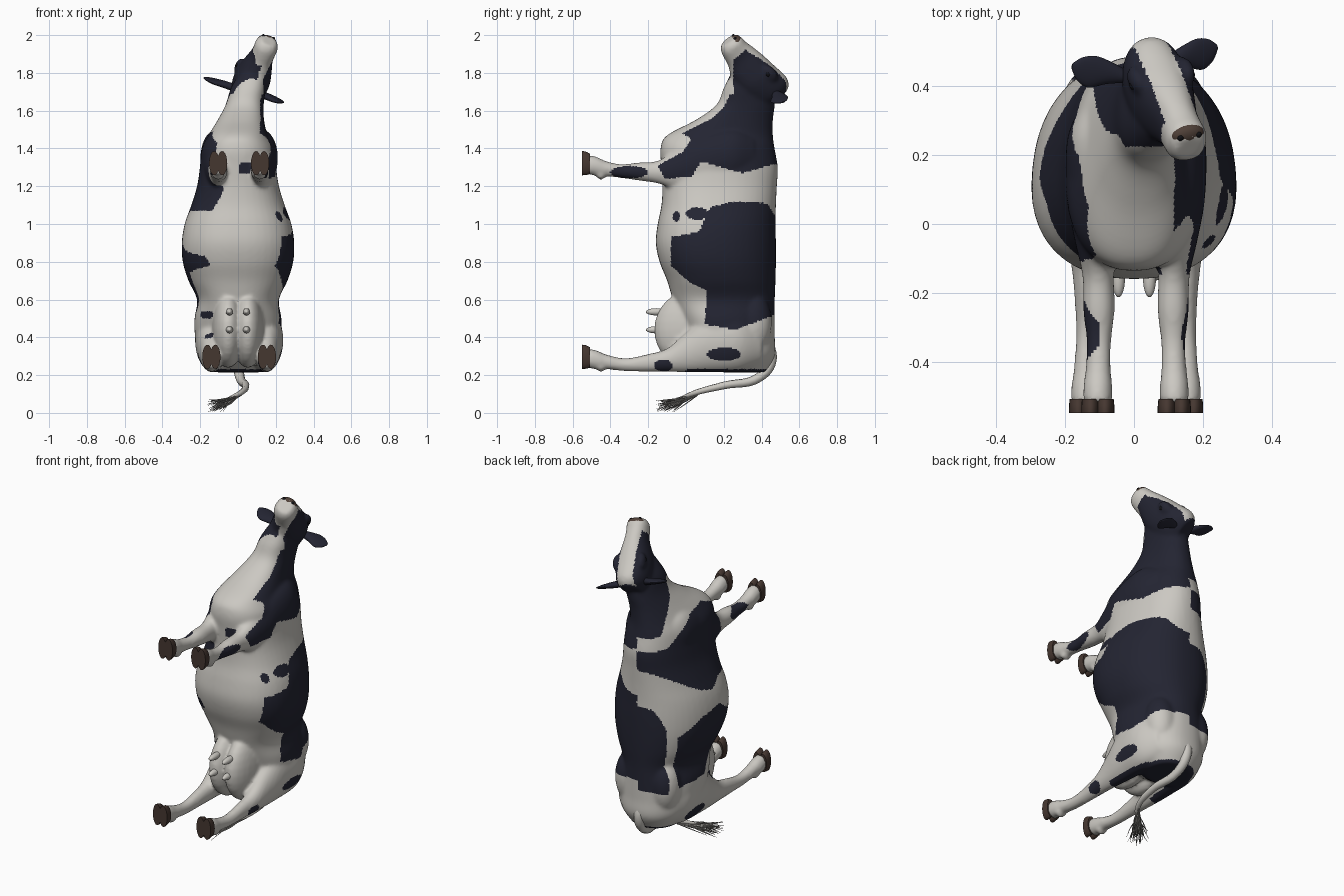
import bpy, bmesh, math, random
from mathutils import Vector, Matrix

cube = bpy.data.objects.get("Cube")
if cube:
    bpy.data.objects.remove(cube, do_unlink=True)
random.seed(4)


def material(name, colour):
    mat = bpy.data.materials.new(name)
    mat.use_nodes = True
    mat.diffuse_color = (*colour, 1)
    mat.node_tree.nodes["Principled BSDF"].inputs["Base Color"].default_value = (*colour, 1)
    return mat


WHITE = material("cream white coat", (.60, .58, .54))
DARK = material("blue black coat", (.017, .018, .032))
HORN = material("dark brown hoof", (.06, .038, .03))
NOSE = material("brown nose", (.08, .052, .04))
HAIR = material("grey tail hair", (.3, .29, .27))
EYE = material("black eye", (.006, .006, .008))


def frame(origin, u, v, w):
    """Matrix whose columns are the section axes u, v and the loft axis w."""
    rot = Matrix((u, v, w)).transposed().to_4x4()
    return Matrix.Translation(origin) @ rot


def smooth_rows(rows, steps=5):
    """Catmull-Rom interpolation of loft rows."""
    rows = [Vector(r) for r in rows]
    out = []
    for i in range(len(rows) - 1):
        a, b, c, d = rows[max(i - 1, 0)], rows[i], rows[i + 1], rows[min(i + 2, len(rows) - 1)]
        for k in range(steps):
            t = k / steps
            out.append(b + (c - a) * (t / 2) + (a * 2 - b * 5 + c * 4 - d) * (t * t / 2)
                       + (b * 3 - a - c * 3 + d) * (t ** 3 / 2))
    return out + [rows[-1]]


def loft(bm, rows, matrix, segments=32, egg=0.0, square=1.0):
    """Rows hold: distance, centre u, centre v, radius u, radius v."""
    rings = []
    for w, cu, cv, ru, rv in smooth_rows(rows):
        ring = []
        for k in range(segments):
            a = math.tau * k / segments
            c, s = math.cos(a), math.sin(a)
            c = math.copysign(abs(c) ** square, c)
            s = math.copysign(abs(s) ** square, s)
            ring.append(bm.verts.new(matrix @ Vector((cu + ru * c * (1 - egg * s), cv + rv * s, w))))
        rings.append(ring)
    for lower, upper in zip(rings, rings[1:]):
        for k in range(segments):
            n = (k + 1) % segments
            bm.faces.new((lower[k], lower[n], upper[n], upper[k]))
    bm.faces.new(rings[0][::-1])
    bm.faces.new(rings[-1])


def ball(bm, centre, radii, matrix=Matrix()):
    place = matrix @ Matrix.Translation(centre) @ Matrix.Diagonal((*radii, 1))
    bmesh.ops.create_uvsphere(bm, u_segments=24, v_segments=14, radius=1, matrix=place)


def finish(bm, name, *mats):
    bmesh.ops.recalc_face_normals(bm, faces=bm.faces)
    mesh = bpy.data.meshes.new(name)
    bm.to_mesh(mesh)
    bm.free()
    obj = bpy.data.objects.new(name, mesh)
    bpy.context.collection.objects.link(obj)
    for mat in mats:
        mesh.materials.append(mat)
    activate(obj)
    bpy.ops.object.shade_smooth_by_angle(angle=math.radians(50))
    return obj


def activate(obj):
    bpy.ops.object.select_all(action='DESELECT')
    obj.select_set(True)
    bpy.context.view_layer.objects.active = obj


# Head frame: u across the head, v towards the forehead, w towards the muzzle
across = Vector((.425, .08, -.12)).normalized()
forward = Vector((.105, -.205, .26))
forward = (forward - across * forward.dot(across)).normalized()
HEAD = frame(Vector((.045, .44, 1.70)), across, forward.cross(across), forward)
HEAD_INV = HEAD.inverted()

# Trunk and neck
body = bmesh.new()
trunk = [(.215, 0, .3, .13, .12), (.3, 0, .27, .2, .2), (.4, 0, .24, .225, .23),
         (.5, 0, .22, .228, .25), (.6, 0, .2, .215, .27), (.7, 0, .187, .26, .287),
         (.8, 0, .168, .29, .308), (.9, 0, .158, .295, .318), (1, 0, .162, .28, .312),
         (1.1, 0, .173, .245, .303), (1.2, 0, .178, .215, .303), (1.3, 0, .178, .2, .308),
         (1.4, 0, .167, .19, .302), (1.47, 0, .18, .155, .28), (1.55, .015, .255, .122, .205),
         (1.63, .035, .315, .1, .155), (1.72, .055, .335, .092, .135), (1.8, .08, .34, .07, .1)]
loft(body, trunk, Matrix(), segments=48, egg=.1, square=.88)

# Head
head = [(-.05, 0, .01, .05, .08), (0, 0, .005, .085, .115), (.1, 0, -.008, .095, .115),
        (.18, 0, -.01, .08, .105), (.25, 0, -.003, .062, .083), (.3, 0, -.005, .061, .072),
        (.34, 0, -.003, .061, .065), (.368, 0, -.004, .042, .045)]
loft(body, head, HEAD, square=.88)

# Legs, hip bones and udder halves, mirrored across the middle
hind_leg = [(-.52, .147, .29, .042, .052), (-.47, .147, .28, .041, .05), (-.42, .145, .27, .036, .039),
            (-.32, .144, .255, .031, .035), (-.2, .144, .265, .036, .047), (-.1, .145, .28, .046, .062),
            (0, .145, .32, .06, .105), (.12, .14, .37, .085, .155), (.28, .13, .39, .1, .17),
            (.4, .1, .38, .07, .12)]
front_leg = [(-.52, .111, 1.315, .043, .052), (-.47, .111, 1.305, .042, .05), (-.42, .11, 1.292, .037, .04),
             (-.34, .108, 1.28, .036, .037), (-.25, .108, 1.278, .046, .048), (-.15, .11, 1.275, .046, .06),
             (-.05, .118, 1.29, .06, .105), (.08, .125, 1.33, .076, .135), (.25, .12, 1.36, .08, .14),
             (.36, .1, 1.36, .05, .1)]
for side in (-1, 1):
    along_y = frame(Vector((.006, 0, 0)), Vector((side, 0, 0)), Vector((0, 0, 1)), Vector((0, 1, 0)))
    loft(body, hind_leg, along_y)
    loft(body, front_leg, along_y)
    for x, z in ((.147, .245), (.111, 1.262)):
        ball(body, (x, z, -.45), (.035, .028, .025), along_y)
    ball(body, (side * .115, .36, .48), (.09, .095, .16))
    ball(body, (side * .052, .02, .44), (.085, .19, .203))
    ball(body, (side * .075, .065, .1), (.025, .035, .05), HEAD)

cow = finish(body, "body", WHITE, DARK)
remesh = cow.modifiers.new("merge", 'REMESH')
remesh.mode = 'VOXEL'
remesh.voxel_size = .0095
relax = cow.modifiers.new("relax", 'SMOOTH')
relax.factor, relax.iterations = .5, 10
for mod in ("merge", "relax"):
    bpy.ops.object.modifier_apply(modifier=mod)

# Coat patches in (y, z), listed for each flank
left_areas = [
    [(.24, 1.7), (.2, 1.62), (.14, 1.56), (-.02, 1.48), (.03, 1.45), (-.02, 1.38), (-.15, 1.31),
     (-.11, 1.24), (.03, 1.25), (.08, 1.33), (.3, 1.27), (.55, 1.34), (.55, 1.7)],
    [(-.08, .93), (.07, .96), (.13, 1.09), (.26, 1.12), (.43, 1.11), (.55, .92), (.55, .55), (.42, .5),
     (.26, .44), (.1, .47), (.11, .65), (.02, .69), (-.08, .78)]]
right_areas = [
    [(.55, 1.3), (.38, 1.33), (.28, 1.42), (.2, 1.47), (.05, 1.49), (-.09, 1.43), (-.12, 1.24),
     (-.105, 1.07), (.05, 1.07), (.14, 1.02), (.24, 1.05), (.55, 1.24)],
    [(.25, 1.7), (.27, 1.6), (.35, 1.5), (.41, 1.4), (.55, 1.38), (.55, 1.7)],
    [(.38, .8), (.25, .89), (.1, .93), (0, .86), (-.11, .83), (-.11, .78), (.02, .74), (.07, .6),
     (.15, .5), (.36, .48)],
    [(.46, .97), (.55, .97), (.55, .46), (.425, .46), (.41, .6), (.425, .85)]]
left_spots = [(-.3, 1.275, .1, .032), (.06, 1.055, .06, .032), (-.05, 1.04, .02, .025),
              (.2, .31, .09, .035), (-.12, .25, .05, .03)]
right_spots = [(-.31, 1.29, .09, .032), (.02, .52, .04, .02), (-.02, .41, .025, .015), (.2, .28, .09, .04)]


def inside(y, z, outline):
    hit = False
    for (ya, za), (yb, zb) in zip(outline, outline[1:] + outline[:1]):
        if (za > z) != (zb > z) and y < ya + (z - za) * (yb - ya) / (zb - za):
            hit = not hit
    return hit


def is_dark(p):
    if p.z > 1.69:
        q = HEAD_INV @ p
        blaze = abs(q.x) < .05 and q.y > 0 and q.z > -.04
        throat = .25 if q.x > 0 else .225
        return not (blaze or q.z > .285 or p.y < throat)
    if p.z < .232 and p.y > 0:
        return True
    if p.y < -.17 and abs(p.x) < .1:
        return False
    middle = max(0, (p.z - 1.47) * .22)
    left = p.x > middle
    areas, spots = (left_areas, left_spots) if left else (right_areas, right_spots)
    if any(((p.y - y) / ry) ** 2 + ((p.z - z) / rz) ** 2 < 1 for y, z, ry, rz in spots):
        return True
    return any(inside(p.y, p.z, outline) for outline in areas)


for face in cow.data.polygons:
    face.material_index = int(is_dark(face.center))
    face.use_smooth = True

# Cloven hooves
for label, x, z in (("front", .111, 1.318), ("hind", .147, .293)):
    for side, word in ((-1, "right"), (1, "left")):
        hoof = bmesh.new()
        centre = Vector((side * x + .006, 0, z))
        along_y = frame(centre, Vector((1, 0, 0)), Vector((0, 0, 1)), Vector((0, 1, 0)))
        for claw in (-.021, .021):
            loft(hoof, [(-.55, claw, .004, .027, .064), (-.53, claw, .003, .027, .062),
                        (-.508, claw, 0, .025, .054)], along_y, segments=20)
        finish(hoof, f"{label}_{word}_hoof", HORN)

# Teats
teats = bmesh.new()
for x in (-.045, .045):
    for z in (.44, .535):
        ball(teats, (x, -.155, z), (.019, .058, .019))
finish(teats, "teats", WHITE)

# Ears: flat leaves from base to tip
ears = (("right", Vector((-.03, .43, 1.725)), Vector((-.18, .46, 1.775))),
        ("left", Vector((.11, .475, 1.69)), Vector((.242, .515, 1.645))))
for word, base, tip in ears:
    ear = bmesh.new()
    out = (tip - base).normalized()
    wide = Vector((0, 1, .25))
    wide = (wide - out * wide.dot(out)).normalized()
    size = (tip - base).length
    loft(ear, [(0, 0, 0, .02, .02), (size * .3, 0, 0, .034, .018), (size * .6, -.006, 0, .048, .014),
               (size * .85, -.004, 0, .034, .009), (size, 0, 0, .007, .004)],
         frame(base, wide, out.cross(wide), out), segments=20)
    finish(ear, f"{word}_ear", DARK)

# Eyes and nostrils
for side, word in ((-1, "right"), (1, "left")):
    eye = bmesh.new()
    ball(eye, (side * .088, .055, .11), (.012, .012, .016), HEAD)
    finish(eye, f"{word}_eye", EYE)
    nostril = bmesh.new()
    ball(nostril, (side * .028, .034, .362), (.009, .009, .006), HEAD)
    finish(nostril, f"{word}_nostril", EYE)

# Nose pad
nose = bmesh.new()
ball(nose, (0, .026, .343), (.05, .034, .025), HEAD)
finish(nose, "nose", NOSE)


def strands(name, paths, thickness, mat):
    """Round strands; each path holds (point, radius factor) pairs."""
    curve = bpy.data.curves.new(name, 'CURVE')
    curve.dimensions = '3D'
    curve.bevel_depth, curve.bevel_resolution, curve.use_fill_caps = thickness, 2, True
    for path in paths:
        spline = curve.splines.new('BEZIER')
        spline.bezier_points.add(len(path) - 1)
        for knot, (point, radius) in zip(spline.bezier_points, path):
            knot.co, knot.radius = point, radius
            knot.handle_left_type = knot.handle_right_type = 'AUTO'
        spline.resolution_u = 6
    curve.materials.append(mat)
    obj = bpy.data.objects.new(name, curve)
    bpy.context.collection.objects.link(obj)
    activate(obj)
    bpy.ops.object.convert(target='MESH')


# Tail and its tuft
strands("tail", [[((0, .42, .38), 1.4), ((0, .45, .28), 1.2), ((.01, .39, .19), 1), ((.04, .2, .145), .8),
                  ((.02, .06, .11), .6), ((-.04, -.02, .08), .4)]], .025, WHITE)
tuft = []
for k in range(70):
    start = Vector((random.uniform(-.05, .02), 0, 0))
    start += Vector((0, start.x * 1.2 + .04, .088 + start.x * .3))
    end = Vector((random.uniform(-.16, -.07), random.uniform(-.16, -.06), random.uniform(.004, .07)))
    bend = (start + end) / 2 + Vector([random.uniform(-.01, .01) for axis in range(3)])
    tuft.append([(start, 1), (bend, 1), (end, .3)])
strands("tail_tuft", tuft, .0028, HAIR)
